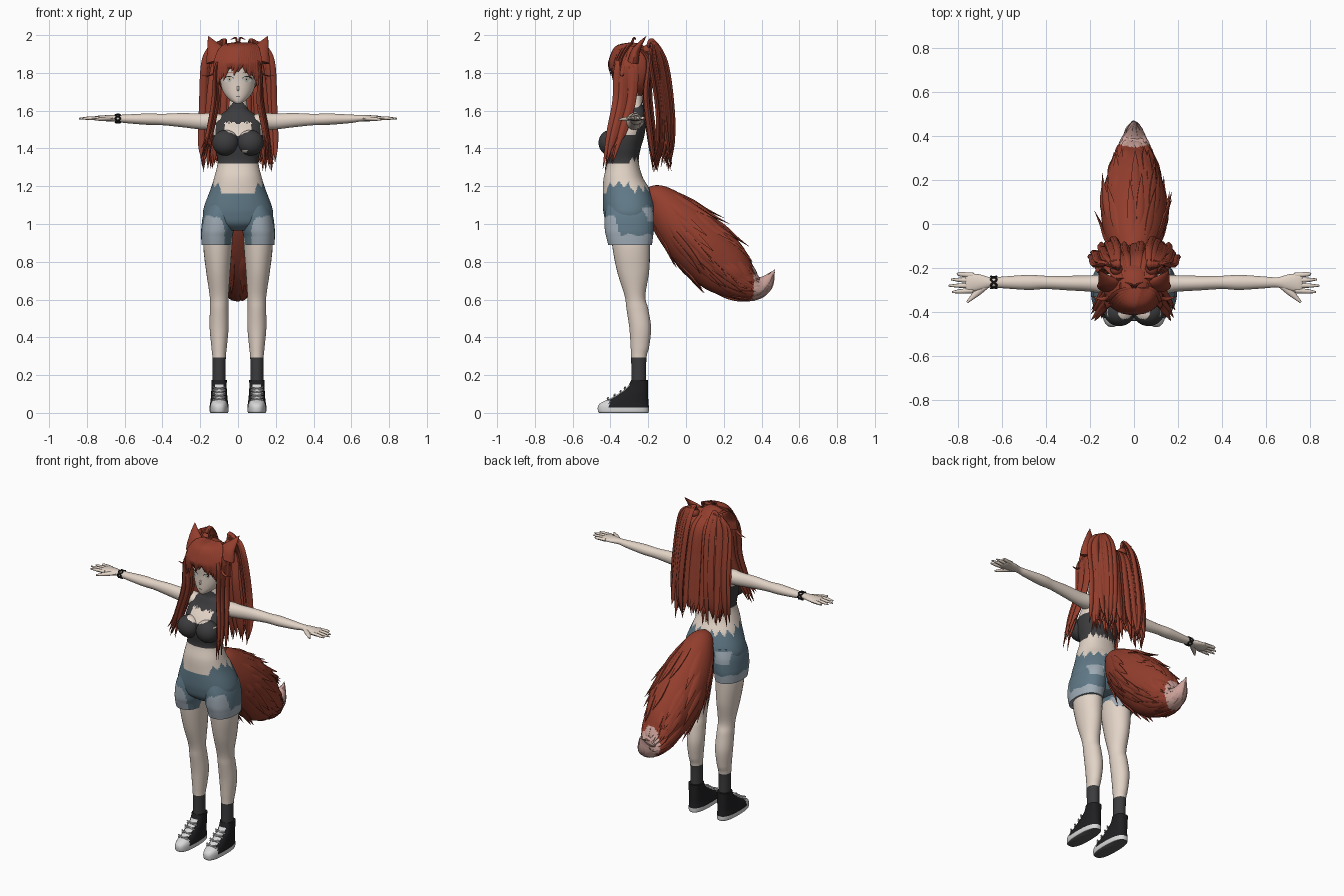
import bpy, bmesh, math, random
from mathutils import Vector
from mathutils.bvhtree import BVHTree

random.seed(4)
if "Cube" in bpy.data.objects:
    bpy.data.objects.remove(bpy.data.objects["Cube"])

COLOURS = {
    "skin": (.76, .65, .565), "hair": (.29, .048, .026), "denim": (.118, .193, .243),
    "faded_denim": (.35, .41, .465), "charcoal": (.045, .045, .048), "black": (.014, .014, .016),
    "white": (.68, .68, .68), "tail_tip": (.6, .36, .32), "iris": (.55, .49, .36), "sole_grey": (.11, .11, .115)}
MATS = {}
for label, rgb in COLOURS.items():
    m = MATS[label] = bpy.data.materials.new(label)
    m.use_nodes = True
    m.diffuse_color = (*rgb, 1)
    m.node_tree.nodes["Principled BSDF"].inputs["Base Color"].default_value = (*rgb, 1)
    m.node_tree.nodes["Principled BSDF"].inputs["Roughness"].default_value = .8

X, Y, Z = Vector((1, 0, 0)), Vector((0, 1, 0)), Vector((0, 0, 1))


def sample(keys, t):
    """Smooth interpolation through a list of equal-length tuples."""
    i = min(int(t), len(keys) - 2)
    f = t - i
    a, b, c, d = (keys[max(0, min(len(keys) - 1, i + k))] for k in (-1, 0, 1, 2))
    return [q + .5 * f * (r - p + f * (2 * p - 5 * q + 4 * r - s + f * (3 * (q - r) + s - p)))
            for p, q, r, s in zip(a, b, c, d)]


def frame(keys, t, side, axis=None):
    """Centre, the two cross-section directions, and their radii."""
    k = sample(keys, t)
    if axis is None:
        ahead = sample(keys, min(t + .05, len(keys) - 1))
        back = sample(keys, max(t - .05, 0))
        axis = (Vector(ahead[:3]) - Vector(back[:3])).normalized()
    u = (side - axis * side.dot(axis)).normalized()
    return Vector(k[:3]), u, axis.cross(u), max(k[3], .0008), max(k[4], .0008)


def tube(bm, keys, side=X, axis=None, n=12, steps=6, sq=2):
    """Loft (super)elliptic rings through keys of x, y, z, radius, radius."""
    rings = []
    power = lambda w: math.copysign(abs(w) ** (2 / sq), w)
    count = (len(keys) - 1) * steps
    for i in range(count + 1):
        c, u, v, ru, rv = frame(keys, i / steps, side, axis)
        angles = [2 * math.pi * j / n for j in range(n)]
        rings.append([bm.verts.new(c + u * ru * power(math.cos(a)) + v * rv * power(math.sin(a)))
                      for a in angles])
    for p, q in zip(rings, rings[1:]):
        for j in range(n):
            bm.faces.new((p[j], p[(j + 1) % n], q[(j + 1) % n], q[j]))
    bm.faces.new(rings[0][::-1])
    bm.faces.new(rings[-1])


def stack(rows, s=1):
    """Turn rows of z, centre x, half width, front y, back y into tube keys."""
    return [(s * cx, (f + b) / 2, z, w, (b - f) / 2) for z, cx, w, f, b in rows]


def finish(bm, name, rule, solid=True):
    """Make the object; rule is a colour name or a function of face centre."""
    if solid:
        bmesh.ops.recalc_face_normals(bm, faces=bm.faces)
    me = bpy.data.meshes.new(name)
    used = []
    for f in bm.faces:
        label = rule if isinstance(rule, str) else rule(f.calc_center_median())
        if label not in used:
            used.append(label)
            me.materials.append(MATS[label])
        f.material_index = used.index(label)
    bm.to_mesh(me)
    bm.free()
    ob = bpy.data.objects.new(name, me)
    bpy.context.collection.objects.link(ob)
    bpy.ops.object.select_all(action='DESELECT')
    ob.select_set(True)
    bpy.context.view_layer.objects.active = ob
    bpy.ops.object.shade_smooth_by_angle(angle=math.radians(50))


def zigzag(c, teeth):
    a = math.atan2(c.x, c.y + .3) * teeth / (2 * math.pi)
    return abs((a % 1) * 2 - 1)


# Clothing colour rules
def denim_rule(c):
    ax = abs(c.x)
    if c.y > -.25 and abs(ax - .125) < .04 and abs(c.z - 1.05) < .036:
        return "faded_denim"
    front = max(0, min(1, (-.345 - c.y) / .03))
    hem = .935 + .015 * zigzag(c, 12) + .1 * front * max(0, 1 - (abs(ax - .14) / .075) ** 4)
    inner = c.y < -.3 and ax < .072
    return "faded_denim" if c.z < hem and not inner else "denim"


def torso_rule(c):
    ax = abs(c.x)
    front = c.y < -.3
    waist = 1.16 + max(0, min(.03, (ax - .085) * .9)) if front else 1.165
    if c.z < waist + (0 if front and ax < .085 else .04 * zigzag(c, 16)):
        return denim_rule(c)
    keyhole = front and ax < .072 and 1.465 + .45 * ax < c.z < 1.528 + .02 * zigzag(c, 40)
    tear = front and abs(c.x - .035) < .014 and abs(c.z - 1.385) < .008
    shoulder = c.z > 1.47 and ax > .118 - max(0, c.z - 1.55)
    low = c.z < 1.325 + (0 if front else .03 * zigzag(c, 18))
    return "skin" if keyhole or tear or shoulder or low else "charcoal"


# Torso with waist of the shorts, crop top and collar
bm = bmesh.new()
tube(bm, stack([(z, 0, w, f, b) for z, w, f, b in (
    (.965, .08, -.38, -.2), (1, .165, -.42, -.175), (1.05, .185, -.435, -.165), (1.1, .177, -.44, -.165),
    (1.18, .147, -.44, -.19), (1.25, .125, -.435, -.23), (1.33, .108, -.415, -.25),
    (1.4, .122, -.424, -.24), (1.45, .13, -.42, -.225), (1.5, .131, -.39, -.215), (1.55, .122, -.345, -.212),
    (1.585, .085, -.325, -.215), (1.605, .056, -.315, -.22), (1.635, .048, -.31, -.23), (1.68, .044, -.305, -.23))]),
    axis=Z, n=120, steps=9, sq=2.25)
finish(bm, "torso", torso_rule)

bm = bmesh.new()
for s in (-1, 1):
    for v in bmesh.ops.create_uvsphere(bm, u_segments=48, v_segments=36, radius=1)["verts"]:
        v.co = Vector((v.co.x * .07 + s * .066, v.co.y * .063 - .4, v.co.z * .068 + 1.43))
finish(bm, "bust", torso_rule)

# Legs, socks, shorts legs and shoes
LEG = [(1, .1, .075, -.4, -.19), (.88, .107, .076, -.39, -.19), (.75, .105, .064, -.365, -.195),
       (.62, .1, .05, -.325, -.215), (.55, .1, .049, -.315, -.2), (.45, .1, .05, -.3, -.185),
       (.35, .1, .041, -.293, -.195), (.28, .1, .035, -.29, -.21), (.1, .1, .034, -.29, -.21)]
CUFF = [(1.1, .085, .08, -.42, -.18), (1.04, .1, .086, -.43, -.17), (.97, .108, .087, -.43, -.17),
        (.93, .113, .082, -.422, -.175), (.89, .114, .079, -.412, -.18)]
SHOE = [(0, .1, .045, -.46, -.2), (.008, .1, .05, -.466, -.197), (.035, .1, .05, -.466, -.197),
        (.055, .1, .047, -.448, -.199), (.08, .1, .044, -.395, -.2), (.11, .1, .042, -.345, -.2),
        (.14, .1, .04, -.308, -.2), (.175, .1, .041, -.29, -.2)]
LACES = [(-.415, .075), (-.38, .092), (-.348, .112), (-.325, .13)]


def shoe_rule(c):
    tongue = abs(abs(c.x) - .1) < .024 and c.y < -.295 and c.z < .145
    if c.z < .003:
        return "sole_grey"
    return "white" if c.z < .03 or (c.y < -.405 and c.z < .07) or tongue else "black"


for s, tag in ((-1, "right"), (1, "left")):
    bm = bmesh.new()
    tube(bm, stack(LEG, s), axis=Z, n=28, steps=8)
    finish(bm, tag + "_leg", lambda c: "charcoal" if c.z < .29 else "skin")
    bm = bmesh.new()
    tube(bm, stack(CUFF, s), axis=Z, n=72, steps=11, sq=2.2)
    finish(bm, tag + "_shorts_leg", denim_rule)
    bm = bmesh.new()
    tube(bm, stack(SHOE, s), axis=Z, n=48, steps=4, sq=2.5)
    finish(bm, tag + "_shoe", shoe_rule)
    bm = bmesh.new()
    for y, z in LACES:
        for tilt in (-.2, .2):
            tube(bm, [(s * .1 + d, y + .1 * abs(d), z + tilt * d, .005, .004) for d in (-.034, 0, .034)],
                 side=Y, n=6, steps=2)
    finish(bm, tag + "_laces", "white")

    # Arm with hand, fingers and thumb
    bm = bmesh.new()
    tube(bm, [(s * x, y, z, a, b) for x, y, z, a, b in (
        (.08, -.275, 1.54, .05, .04), (.14, -.273, 1.543, .045, .045), (.2, -.27, 1.543, .037, .042),
        (.3, -.268, 1.55, .033, .037), (.4, -.265, 1.553, .03, .03), (.48, -.265, 1.555, .034, .03),
        (.6, -.265, 1.557, .026, .022), (.65, -.265, 1.56, .023, .017), (.7, -.265, 1.56, .036, .016),
        (.75, -.266, 1.56, .042, .012), (.765, -.266, 1.56, .036, .007))], side=Y, axis=X, n=24)
    for i, length in enumerate((.8, .83, .842, .825)):
        y0, y1 = -.233 - .023 * i, -.222 - .029 * i
        tube(bm, [(s * .73, y0, 1.56, .012, .01), (s * .79, (y0 + y1) / 2, 1.56, .01, .009),
                  (s * length, y1, 1.558, .004, .004)], side=Y, n=8)
    tube(bm, [(s * .67, -.275, 1.558, .018, .012), (s * .715, -.315, 1.556, .015, .011),
              (s * .757, -.355, 1.553, .005, .005)], side=Y, n=10)
    finish(bm, tag + "_arm", "skin")

# Bracelet: two thin bands weaving around the wrist
bm = bmesh.new()
for sign in (-1, 1):
    loop = []
    for i in range(25):
        a = math.pi * i / 12
        loop.append((-.636 + sign * .013 * math.cos(3 * a), -.265 + .027 * math.cos(a),
                     1.558 + .022 * math.sin(a), .0045, .0045))
    tube(bm, loop, n=6, steps=2)
finish(bm, "bracelet", "black")

# Head
bm = bmesh.new()
tube(bm, stack([(z, 0, w, f, b) for z, w, f, b in (
    (1.637, .012, -.368, -.33), (1.65, .036, -.376, -.29), (1.675, .062, -.38, -.25), (1.71, .083, -.381, -.21),
    (1.76, .094, -.381, -.19), (1.83, .098, -.385, -.18), (1.9, .085, -.37, -.19), (1.945, .04, -.33, -.23))]),
    axis=Z, n=40)
skull = BVHTree.FromBMesh(bm)
tube(bm, [(0, -.374, 1.74, .004, .004), (0, -.381, 1.716, .006, .007), (0, -.374, 1.704, .004, .003)], n=10)
finish(bm, "head", "skin")


def face_plate(name, x, z, w, h, lift, colour):
    """Thin oval lying on the face."""
    bm = bmesh.new()

    def point(px, pz):
        hit = skull.ray_cast(Vector((px, -1, pz)), Y)[0]
        return bm.verts.new((px, hit.y - lift, pz))
    rim = [point(x + w * math.cos(a), z + h * math.sin(a)) for a in (math.pi * i / 9 for i in range(18))]
    mid = point(x, z)
    for p, q in zip(rim, rim[1:] + rim[:1]):
        bm.faces.new((mid, p, q))
    finish(bm, name, colour, solid=False)


for s, tag in ((-1, "right"), (1, "left")):
    face_plate(tag + "_lashes", s * .048, 1.768, .028, .015, .002, "black")
    face_plate(tag + "_eye_white", s * .047, 1.764, .026, .0155, .0035, "white")
    face_plate(tag + "_iris", s * .046, 1.765, .0115, .0135, .005, "iris")
    face_plate(tag + "_pupil", s * .046, 1.766, .003, .004, .0065, "black")
    face_plate(tag + "_brow", s * .047, 1.803, .022, .0022, .003, "hair")
face_plate("mouth", 0, 1.677, .012, .0018, .002, "black")

# Hair cap, open over the face
bm = bmesh.new()
bmesh.ops.create_uvsphere(bm, u_segments=40, v_segments=28, radius=1)
for v in bm.verts:
    v.co = Vector((v.co.x * .117, v.co.y * .122 - .28, v.co.z * .145 + 1.815))
bmesh.ops.delete(bm, geom=[f for f in bm.faces if f.calc_center_median().y < -.315
                           and f.calc_center_median().z < 1.845], context='FACES')
finish(bm, "hair_cap", "hair")

rnd = random.uniform

# Swept fringe, parted on one side and longer at the temples
bm = bmesh.new()
for i in range(21):
    t = -1 + i / 10
    x = .108 * t
    y = -.285 - .118 * math.sqrt(max(0, 1 - (x / .125) ** 2))
    end = 1.815 - .14 * abs(t) ** 2.5 + rnd(-.012, .012) - (.03 if i % 5 == 0 else 0)
    sweep = -.022 if t < .3 else .01
    tube(bm, [(.03 + .03 * t, -.29, 1.955, .014, .008), (x * .75 + .01, y + .035, 1.935, .018, .009),
              (x, y, 1.865, .018, .008), (x + sweep * .5, y - .002, (1.865 + end) / 2, .013, .006),
              (x + sweep, y + .006, end, .001, .001)], n=6)
finish(bm, "fringe", "hair")

# Long face-framing locks
bm = bmesh.new()
for s in (-1, 1):
    for i in range(11):
        d = i / 10
        x, tip = rnd(-.014, .016), rnd(1.27, 1.42)
        tube(bm, [(s * .06, -.31 + .03 * d, 1.94, .015, .008), (s * .116, -.36 + .09 * d, 1.83, .02, .01),
                  (s * (.12 + x), -.37 + .085 * d, 1.65, .02, .011),
                  (s * (.15 + x), -.405 + .07 * d, 1.48, .017, .01),
                  (s * (.17 + 2 * x), -.44 + .055 * d, tip, .001, .001)], side=Y, n=6)
    tube(bm, [(s * .1, -.33, 1.84, .012, .008), (s * .14, -.34, 1.79, .01, .005),
              (s * .19, -.33, 1.785, .001, .001)], side=Y, n=6)
finish(bm, "front_locks", "hair")

# Back hair in two layers
bm = bmesh.new()
for layer, depth in enumerate((-.205, -.135)):
    for i in range(20):
        x = -.14 + .28 * i / 19 + rnd(-.006, .006)
        y = depth + rnd(-.015, .015)
        tube(bm, [(x * .5, -.25, 1.935, .014, .01), (x * .8, (y - .185) / 2, 1.86, .02, .012),
                  (x, y, 1.68, .022, .014), (x * 1.08, y + .025, 1.45, .02, .013),
                  (x * 1.1, y + .045, rnd(1.27, 1.37), .001, .001)], n=6)
finish(bm, "back_hair", "hair")

# Twin ponytails arching from the crown
bm = bmesh.new()
for s in (-1, 1):
    for i in range(15):
        d = i / 14
        x, y = .075 + .095 * d + rnd(-.01, .01), -.08 - .07 * d + rnd(-.012, .012)
        tube(bm, [(s * .075, -.21, 1.92, .01, .008), (s * (x + .07) / 2, -.18, 1.975 - .03 * d, .014, .01),
                  (s * x, y - .035, 1.86, .017, .011), (s * (x + .012), y, 1.62, .018, .012),
                  (s * (x + .02), y + .003, 1.43, .015, .01),
                  (s * (x + .018), y - .02, rnd(1.27, 1.37), .001, .001)], n=6)
    made = bmesh.ops.create_uvsphere(bm, u_segments=12, v_segments=8, radius=.028)["verts"]
    bmesh.ops.translate(bm, verts=made, vec=(s * .08, -.205, 1.92))
finish(bm, "ponytails", "hair")

# Ears and crown tuft
bm = bmesh.new()
for s in (-1, 1):
    tube(bm, [(s * .105, -.28, 1.86, .064, .03), (s * .115, -.268, 1.91, .052, .024),
              (s * .135, -.245, 1.95, .029, .014), (s * .158, -.21, 1.995, .001, .001)], n=14)
    tube(bm, [(s * .005, -.29, 1.95, .006, .006), (s * .012, -.275, 1.985, .006, .006),
              (s * .04, -.265, 1.975, .001, .001)], side=Y, n=6)
finish(bm, "ears", "hair")

# Bushy tail with fur tufts and pale tip
TAIL = [(0, *row) for row in (
    (-.22, 1.12, .04, .05), (-.15, 1.12, .085, .09), (-.04, 1.01, .135, .14), (.08, .885, .15, .16),
    (.2, .77, .125, .15), (.3, .69, .085, .1), (.38, .665, .05, .055), (.43, .695, .028, .03), (.47, .76, .001, .001))]
bm = bmesh.new()
tube(bm, TAIL, n=32, steps=8)
for i in range(110):
    t, a = rnd(1.2, 6.2), rnd(0, 2 * math.pi)
    keys = []
    for step, lift, w in ((0, .95, .01), (.5, .99, .02), (1, 1.02, .016), (1.6, 1.2, .001)):
        c, u, v, ru, rv = frame(TAIL, min(t + step, 7.9), X)
        keys.append((*(c + (u * ru * math.cos(a) + v * rv * math.sin(a)) * lift), w, w * .5))
    tube(bm, keys, side=(u * -math.sin(a) + v * math.cos(a)), n=5, steps=4)
finish(bm, "tail", lambda c: "tail_tip" if c.y > .325 + .5 * abs(c.x) + .02 * zigzag(c * 3, 20) else "hair")
